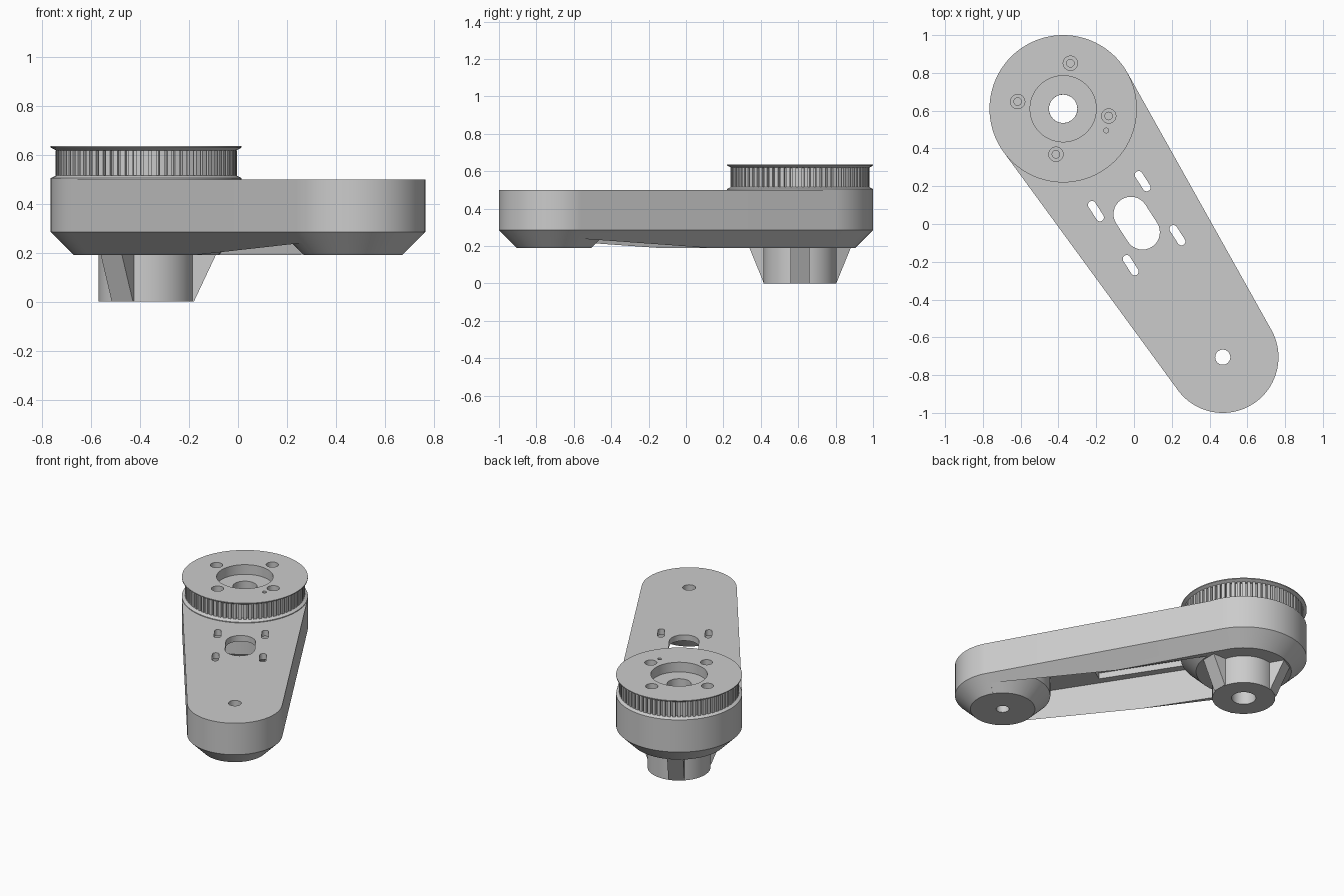
import bpy, bmesh, math
from mathutils import Matrix, Vector

if "Cube" in bpy.data.objects:
    bpy.data.objects.remove(bpy.data.objects["Cube"], do_unlink=True)

grey = bpy.data.materials.new("plain grey")
grey.use_nodes = True
grey.diffuse_color = (0.6, 0.6, 0.6, 1)
grey.node_tree.nodes["Principled BSDF"].inputs["Base Color"].default_value = grey.diffuse_color

# The arm runs from the pulley axis to the pivot axis
PULLEY, PIVOT = Vector((-0.375, 0.61)), Vector((0.47, -0.705))
R_BIG, R_SMALL, CHAMFER = 0.39, 0.295, 0.095
TOP, SHOULDER, BOTTOM = 0.5, 0.285, 0.19
along = (PIVOT - PULLEY).normalized()
across = Vector((-along.y, along.x))
ANGLE = math.atan2(along.y, along.x)


def on_arm(u, v):
    return PULLEY + along * u + across * v


def finish(name, bm):
    bmesh.ops.recalc_face_normals(bm, faces=bm.faces)
    mesh = bpy.data.meshes.new(name)
    bm.to_mesh(mesh)
    bm.free()
    mesh.materials.append(grey)
    obj = bpy.data.objects.new(name, mesh)
    bpy.context.collection.objects.link(obj)
    return obj


def hull(name, discs, segs=32):
    """Convex solid around horizontal discs given as (centre, radius, z)."""
    bm = bmesh.new()
    for c, r, z in discs:
        for i in range(segs):
            a = math.tau * i / segs
            bm.verts.new((c.x + r * math.cos(a), c.y + r * math.sin(a), z))
    found = bmesh.ops.convex_hull(bm, input=bm.verts)
    bmesh.ops.delete(bm, geom=list({v for v in found["geom_interior"]}), context="VERTS")
    bmesh.ops.dissolve_limit(bm, angle_limit=0.005, verts=bm.verts, edges=bm.edges)
    return finish(name, bm)


def lathe(name, profile, centre, segs=96):
    """Ring from a closed (radius, z) profile."""
    bm = bmesh.new()
    rings = [[bm.verts.new((centre.x + r * math.cos(math.tau * i / segs),
                            centre.y + r * math.sin(math.tau * i / segs), z))
              for i in range(segs)] for r, z in profile]
    for k, ring in enumerate(rings):
        nxt = rings[(k + 1) % len(rings)]
        for i in range(segs):
            j = (i + 1) % segs
            bm.faces.new((ring[i], ring[j], nxt[j], nxt[i]))
    return finish(name, bm)


def arm_box(name, u0, u1, half, z0, z1):
    bm = bmesh.new()
    c = on_arm((u0 + u1) / 2, 0)
    bmesh.ops.create_cube(bm, size=1, matrix=Matrix.Translation((c.x, c.y, (z0 + z1) / 2))
                          @ Matrix.Rotation(ANGLE, 4, "Z")
                          @ Matrix.Diagonal((u1 - u0, 2 * half, z1 - z0, 1)))
    return finish(name, bm)


def cut(obj, cutter):
    mod = obj.modifiers.new("cut", "BOOLEAN")
    mod.operation, mod.solver, mod.object = "DIFFERENCE", "EXACT", cutter
    bpy.context.view_layer.objects.active = obj
    bpy.ops.object.modifier_apply(modifier=mod.name)
    bpy.data.objects.remove(cutter, do_unlink=True)


def drill(obj, c, r, z0, z1):
    cut(obj, hull("drill", [(c, r, z0), (c, r, z1)]))


def slot(obj, c, r, half):
    ends = [c + along * half, c - along * half]
    cut(obj, hull("slot_cutter", [(e, r, z) for e in ends for z in (0.1, 0.6)]))


def smooth(obj):
    bpy.ops.object.select_all(action="DESELECT")
    obj.select_set(True)
    bpy.context.view_layer.objects.active = obj
    bpy.ops.object.shade_smooth_by_angle(angle=math.radians(25))


# Arm housing with chamfered underside
ends = ((PULLEY, R_BIG), (PIVOT, R_SMALL))
arm = hull("arm_housing", [d for c, r in ends for d in
                           ((c, r, TOP), (c, r, SHOULDER), (c, r - CHAMFER, BOTTOM))], 96)

# Hollow channel underneath, leaving solid bosses at both ends
channel = arm_box("channel_cutter", 0, (PIVOT - PULLEY).length, 0.25, 0.1, 0.42)
for c, r in ends:
    drop = SHOULDER - 0.09
    cut(channel, hull("boss", [(c, r, 0.6), (c, r, SHOULDER), (c, r - drop, 0.09)], 72))
cut(arm, channel)

# Motor pocket, shaft opening and mounting slots
MOTOR = 0.72
cut(arm, arm_box("pocket_cutter", MOTOR - 0.28, MOTOR + 0.28, 0.2, 0.35, 0.46))
slot(arm, on_arm(MOTOR, 0), 0.092, 0.057)
for du in (-0.17, 0.17):
    for v in (-0.147, 0.147):
        slot(arm, on_arm(MOTOR + du, v), 0.021, 0.039)

# Axis holes
drill(arm, PULLEY, 0.075, 0.1, 0.6)
drill(arm, PIVOT, 0.04, 0.1, 0.6)
smooth(arm)

# Hub below the pulley end
smooth(lathe("hub", [(0.075, 0), (0.195, 0), (0.195, 0.195), (0.075, 0.195)], PULLEY, 64))

# Three tapered gussets around the hub
bm = bmesh.new()
for k in range(3):
    turn = Matrix.Translation((*PULLEY, 0)) @ Matrix.Rotation(math.tau * k / 3, 4, "Z")
    sides = [[bm.verts.new(turn @ Vector((x, y, z))) for x, z in
              ((0.12, 0.001), (0.195, 0.001), (0.285, 0.192), (0.12, 0.192))]
             for y in (-0.05, 0.05)]
    for side in sides:
        bm.faces.new(side)
    for i in range(4):
        j = (i + 1) % 4
        bm.faces.new((sides[0][i], sides[0][j], sides[1][j], sides[1][i]))
finish("hub_gussets", bm)

# Pulley with flanges and a stepped centre recess
pulley = lathe("pulley", [(0.075, 0.5), (0.39, 0.5), (0.39, 0.505), (0.368, 0.516),
                          (0.352, 0.516), (0.352, 0.618), (0.368, 0.618), (0.39, 0.63),
                          (0.39, 0.636), (0.175, 0.636), (0.175, 0.57), (0.075, 0.57)], PULLEY)
for k in range(4):
    a = math.radians(-9 + 90 * k)
    spot = PULLEY + Vector((math.cos(a), math.sin(a))) * 0.244
    drill(pulley, spot, 0.038, 0.56, 0.7)
    drill(pulley, spot, 0.02, 0.515, 0.6)
drill(pulley, Vector((-0.147, 0.495)), 0.013, 0.56, 0.7)
smooth(pulley)

# Belt teeth
TEETH = 72
bm = bmesh.new()
for k in range(TEETH):
    bmesh.ops.create_cube(bm, size=1, matrix=Matrix.Translation((*PULLEY, 0.567))
                          @ Matrix.Rotation(math.tau * k / TEETH, 4, "Z")
                          @ Matrix.Translation((0.36, 0, 0))
                          @ Matrix.Diagonal((0.022, 0.02, 0.103, 1)))
finish("pulley_teeth", bm)
